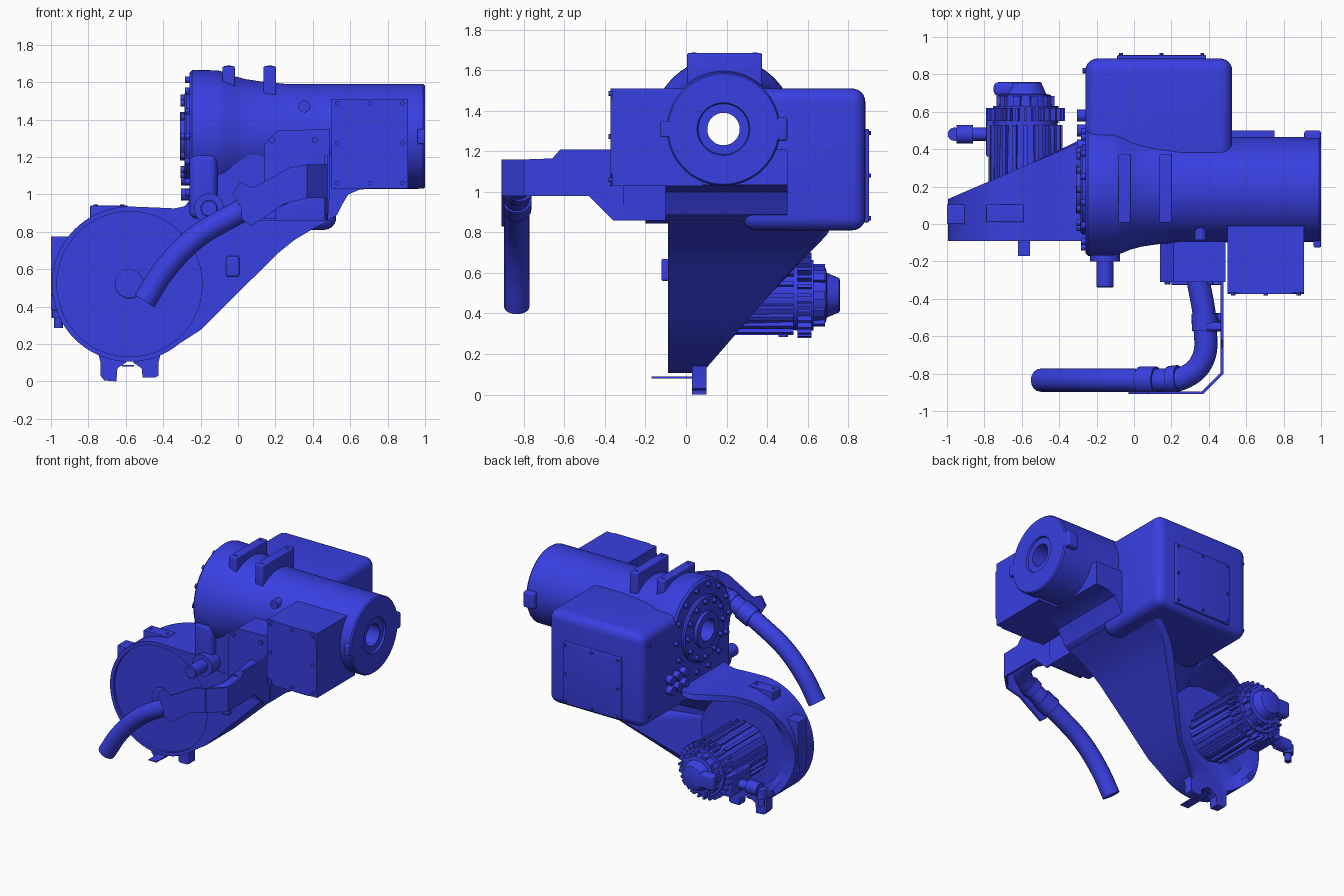
import bpy, bmesh, math
from mathutils import Matrix, Vector

if "Cube" in bpy.data.objects:
    bpy.data.objects.remove(bpy.data.objects["Cube"])

blue = bpy.data.materials.new("blue_paint")
blue.diffuse_color = (0.04, 0.05, 0.75, 1)
blue.use_nodes = True
blue.node_tree.nodes["Principled BSDF"].inputs["Base Color"].default_value = blue.diffuse_color
AXES = {'X': Matrix.Rotation(math.pi / 2, 4, 'Y'), 'Y': Matrix.Rotation(-math.pi / 2, 4, 'X'), 'Z': Matrix()}


def finish(name, bm):
    bmesh.ops.recalc_face_normals(bm, faces=bm.faces)
    me = bpy.data.meshes.new(name)
    bm.to_mesh(me)
    bm.free()
    me.materials.append(blue)
    ob = bpy.data.objects.new(name, me)
    bpy.context.collection.objects.link(ob)
    return ob


def round_edges(bm, edges, w, seg=5):
    if w:
        bmesh.ops.bevel(bm, geom=edges, offset=w, segments=seg, profile=0.5, affect='EDGES', clamp_overlap=True)


def box(name, x, y, z, bevel=0.006, seg=5):
    bm = bmesh.new()
    bmesh.ops.create_cube(bm, size=1)
    for v in bm.verts:
        v.co = [r[0] if c < 0 else r[1] for c, r in zip(v.co, (x, y, z))]
    round_edges(bm, bm.edges[:], bevel, seg)
    return finish(name, bm)


def prism(name, pts, axis, a, b, bevel=0):
    put = {'X': lambda p, t: (t, p[0], p[1]), 'Y': lambda p, t: (p[0], t, p[1]), 'Z': lambda p, t: (p[0], p[1], t)}[axis]
    bm = bmesh.new()
    lo, hi = ([bm.verts.new(put(p, t)) for p in pts] for t in (a, b))
    bm.faces.new(lo)
    bm.faces.new(hi)
    n = len(pts)
    for i in range(n):
        bm.faces.new((lo[i], lo[(i + 1) % n], hi[(i + 1) % n], hi[i]))
    round_edges(bm, [e for e in bm.edges if len(e.link_faces) == 2 and e.calc_face_angle() > 0.8], bevel)
    return finish(name, bm)


def lathe(name, profile, axis, loc, seg=64, closed=False):
    """Profile is (distance along axis, radius)."""
    m = Matrix.Translation(loc) @ AXES[axis]
    bm = bmesh.new()
    rings = [[bm.verts.new(m @ Vector((r * math.cos(2 * math.pi * k / seg), r * math.sin(2 * math.pi * k / seg), t)))
              for k in range(seg)] for t, r in profile]
    pairs = list(zip(rings, rings[1:])) + ([(rings[-1], rings[0])] if closed else [])
    for a, b in pairs:
        for k in range(seg):
            j = (k + 1) % seg
            bm.faces.new((a[k], a[j], b[j], b[k]))
    if not closed:
        bm.faces.new(rings[0])
        bm.faces.new(rings[-1])
    return finish(name, bm)


def bolts(name, places, axis, r=0.012, depth=0.03, seg=12):
    bm = bmesh.new()
    for p in places:
        bmesh.ops.create_cone(bm, cap_ends=True, segments=seg, radius1=r, radius2=r, depth=depth,
                              matrix=Matrix.Translation(p) @ AXES[axis])
    return finish(name, bm)


def tube(name, pts, r):
    cu = bpy.data.curves.new(name, 'CURVE')
    cu.dimensions = '3D'
    cu.bevel_depth, cu.bevel_resolution, cu.use_fill_caps = r, 6, True
    sp = cu.splines.new('BEZIER')
    sp.bezier_points.add(len(pts) - 1)
    for b, p in zip(sp.bezier_points, pts):
        b.co, b.handle_left_type, b.handle_right_type = p, 'AUTO', 'AUTO'
    cu.materials.append(blue)
    ob = bpy.data.objects.new(name, cu)
    bpy.context.collection.objects.link(ob)
    bpy.ops.object.select_all(action='DESELECT')
    ob.select_set(True)
    bpy.context.view_layer.objects.active = ob
    bpy.ops.object.convert(target='MESH')


def frame_bolts(u0, u1, v0, v1):
    um, vm = (u0 + u1) / 2, (v0 + v1) / 2
    return [(u, v) for u in (u0, um, u1) for v in (v0, vm, v1) if (u, v) != (um, vm)]


# Lower casting: outline with a slanted back rim and a pocket for the motor
DX, DZ = -0.58, 0.52
outline = [(DX + 0.415 * math.cos(math.radians(a)), DZ + 0.415 * math.sin(math.radians(a))) for a in range(90, 311, 5)]
outline += [(-0.2, 0.275), (-0.1, 0.375), (0.02, 0.495), (0.14, 0.61), (0.22, 0.69), (0.3, 0.755), (0.4, 0.815),
            (0.5, 0.865), (0.5, 1.0), (0.1, 1.0), (-0.24, 1.0), (-0.255, 0.96), (-0.29, 0.935), (-0.34, 0.925), (-0.45, 0.93)]
bm = bmesh.new()
loops = [[], [], [], []]
cx, cz = -0.55, 0.52
for x, z in outline:
    yb = max(0.1, min(0.1 + (z - 0.13) * 0.866, 0.2 + (x + 0.84) * 0.43, 0.72))
    d = math.hypot(x - cx, z - cz)
    for lp, f, y in zip(loops, (1, 1, 0.9, min(0.8, 0.34 / d)), (-0.09, yb, yb, min(yb, 0.12))):
        lp.append(bm.verts.new((cx + (x - cx) * f, y, cz + (z - cz) * f)))
n = len(outline)
for a, b in zip(loops, loops[1:]):
    for i in range(n):
        j = (i + 1) % n
        bm.faces.new((a[i], a[j], b[j], b[i]))
bm.faces.new(loops[0])
bm.faces.new(loops[3])
casting = finish("lower_casting", bm)

# Shallow round recess in the drum front
cutter = lathe("recess_cutter", [(-0.2, 0.388), (-0.07, 0.388)], 'Y', (DX, 0, DZ), 96)
cutter.hide_render = True
mod = casting.modifiers.new("recess", 'BOOLEAN')
mod.operation, mod.object, mod.solver = 'DIFFERENCE', cutter, 'EXACT'
bpy.context.view_layer.objects.active = casting
bpy.ops.object.modifier_apply(modifier="recess")
bpy.data.objects.remove(cutter)
lathe("drum_hub", [(-0.085, 0.07), (-0.08, 0.078), (-0.06, 0.078)], 'Y', (DX, 0, DZ))

# Upper tube with flared flange and through hole
TY, TZ = 0.185, 1.31
lathe("main_tube", [(-0.26, 0.08), (-0.26, 0.34), (-0.245, 0.355), (-0.11, 0.353), (-0.07, 0.343), (-0.02, 0.322), (0.04, 0.306),
                    (0.12, 0.294), (0.25, 0.281), (0.99, 0.28), (1.0, 0.272), (1.0, 0.13), (0.985, 0.125), (0.985, 0.08)],
      'X', (0, TY, TZ), 96, True)
lathe("end_cover", [(-0.25, 0.08), (-0.25, 0.24), (-0.275, 0.24), (-0.285, 0.23), (-0.285, 0.13), (-0.31, 0.13), (-0.31, 0.08)],
      'X', (0, TY, TZ), 64, True)
for nm, r, k, xx in (("end_cover_bolts", 0.205, 12, -0.29), ("flange_bolts", 0.31, 14, -0.265)):
    bolts(nm, [(xx, TY + r * math.cos(t * 2 * math.pi / k), TZ + r * math.sin(t * 2 * math.pi / k)) for t in range(k)], 'X', 0.018, 0.035)
box("tube_lug_back", (0.91, 1.0), (0.4, 0.5), (1.25, 1.37), 0.015)
box("tube_lug_front", (0.96, 1.0), (-0.125, -0.02), (1.27, 1.35), 0.008)
for i, x in enumerate((-0.05, 0.17)):
    box(f"top_mount_{i}", (x - 0.033, x + 0.033), (0.005, 0.375), (1.5, 1.685), 0.008)
bolts("mount_screws", [(x, y, 1.685) for x in (-0.05, 0.17) for y in (0.04, 0.34)], 'Z', 0.012, 0.008)
lathe("tube_port", [(-0.085, 0.032), (-0.02, 0.032), (0.05, 0.04)], 'Y', (0.355, 0, 1.47), 24)

# Casing joining tube and lower casting
prism("middle_casing", [(-0.26, 1.21), (-0.26, 0.92), (-0.22, 0.87), (-0.1, 0.86), (0.48, 0.86), (0.53, 0.89), (0.56, 0.95),
                        (0.59, 1.0), (0.65, 1.025), (0.75, 1.035), (0.75, 1.21)], 'Y', -0.1, 0.5)
box("flange_foot", (-0.26, -0.11), (-0.165, 0.4), (0.87, 1.22), 0.04)

# Rear box and cover
box("rear_box", (-0.26, 0.525), (0.28, 0.885), (0.81, 1.51), 0.065, 6)
box("rear_cover", (-0.09, 0.385), (0.87, 0.903), (0.85, 1.31), 0.006)
bolts("rear_cover_bolts", [(u, 0.903, v) for u, v in frame_bolts(-0.07, 0.365, 0.87, 1.29)], 'Y', 0.01, 0.02)
bolts("side_connectors", [(-0.27, y, z) for y in (0.42, 0.5, 0.58) for z in (1.0, 1.08)], 'X', 0.032, 0.07, 16)
bolts("side_box_bolts", [(-0.26, y, z) for y in (0.35, 0.82) for z in (0.9, 1.42)], 'X', 0.015, 0.03)

# Front boxes and covers
prism("front_box", [(-0.365, 1.03), (0.085, 1.03), (0.085, 1.51), (-0.365, 1.51)], 'X', 0.5, 0.91, 0.045)
prism("front_cover", [(0.5, 1.09), (0.56, 1.03), (0.85, 1.03), (0.91, 1.09), (0.91, 1.45), (0.85, 1.51), (0.56, 1.51), (0.5, 1.45)],
      'Y', -0.373, -0.34, 0.004)
bolts("front_cover_bolts", [(u, -0.373, v) for u, v in frame_bolts(0.53, 0.88, 1.06, 1.485)], 'Y', 0.012, 0.02)
prism("junction_box", [(0.14, 0.87), (0.48, 0.86), (0.49, 1.0), (0.49, 1.35), (0.21, 1.34), (0.14, 1.27)], 'Y', -0.31, 0.05, 0.015)
bolts("junction_box_bolts", [(u, -0.312, v) for u in (0.18, 0.41) for v in (0.92, 1.29)], 'Y', 0.016, 0.025)

# Small fittings on the casting
lathe("pivot_boss", [(-0.2, 0.08), (-0.05, 0.08)], 'Y', (-0.155, 0, 0.925), 40)
lathe("pivot_pin", [(-0.34, 0.04), (-0.335, 0.046), (-0.15, 0.046)], 'Y', (-0.155, 0, 0.925), 32)
box("front_pad", (-0.063, 0.007), (-0.122, -0.05), (0.56, 0.67), 0.012)
box("left_pad", (-1.0, -0.9), (0.0, 0.105), (0.46, 0.775), 0.005)
box("left_clip", (-1.0, -0.93), (0.01, 0.09), (0.38, 0.47), 0.005)
box("top_pad", (-0.79, -0.59), (0.01, 0.105), (0.84, 0.94), 0.005)
bolts("top_pad_screws", [(x, 0.055, 0.94) for x in (-0.76, -0.62)], 'Z', 0.012, 0.01)
hook = [(-0.75, 0.16), (-0.735, 0.1), (-0.735, 0.03), (-0.715, 0.005), (-0.65, 0.0), (-0.645, 0.07), (-0.6, 0.1), (-0.6, 0.16)]
prism("left_hook", hook, 'Y', 0.03, 0.1, 0.006)
prism("right_hook", [(2 * DX - x, max(z, 0.02)) for x, z in hook], 'Y', 0.03, 0.1, 0.006)
box("foot_plate", (-0.62, -0.555), (-0.17, 0.08), (0.08, 0.088), 0)

# Motor
MX, MZ = -0.58, 0.49
lathe("motor_body", [(0.08, 0.18), (0.3, 0.18), (0.56, 0.17)], 'Y', (MX, 0, MZ), 48)
lathe("motor_collar", [(0.54, 0.175), (0.63, 0.175), (0.63, 0.14), (0.69, 0.135), (0.695, 0.11), (0.755, 0.085), (0.76, 0.075)],
      'Y', (MX, 0, MZ), 40)
box("motor_end_plate", (-0.75, -0.5), (0.685, 0.758), (0.43, 0.55), 0.025)


def fins(name, count, y, r0, r1, w):
    bm = bmesh.new()
    for k in range(count):
        m = (Matrix.Translation((MX, sum(y) / 2, MZ)) @ Matrix.Rotation(2 * math.pi * k / count, 4, 'Y')
             @ Matrix.Translation(((r0 + r1) / 2, 0, 0)) @ Matrix.Diagonal((r1 - r0, y[1] - y[0], w, 1)))
        bmesh.ops.create_cube(bm, size=1, matrix=m)
    finish(name, bm)


fins("motor_ribs", 20, (0.14, 0.53), 0.15, 0.197, 0.022)
fins("motor_cooling_teeth", 28, (0.55, 0.62), 0.15, 0.21, 0.016)
fins("motor_rear_teeth", 10, (0.62, 0.685), 0.12, 0.155, 0.04)
box("motor_terminal_box", (-0.79, -0.66), (0.36, 0.6), (0.34, 0.5), 0.01)
tube("cable_plug", [(-0.75, 0.48, 0.4), (-0.88, 0.48, 0.4)], 0.035)
tube("cable_elbow", [(-0.86, 0.48, 0.4), (-0.95, 0.48, 0.4)], 0.05)
tube("cable_drop", [(-0.96, 0.48, 0.4), (-0.96, 0.48, 0.285)], 0.024)
tube("cable_nut", [(-0.96, 0.48, 0.41), (-0.96, 0.48, 0.34)], 0.036)

# Hose, clamps and support bracket
tube("hose", [(-0.5, -0.835, 0.43), (-0.39, -0.835, 0.6), (-0.23, -0.835, 0.765), (-0.06, -0.835, 0.87), (0.12, -0.835, 0.96),
              (0.27, -0.82, 1.03), (0.365, -0.73, 1.06), (0.38, -0.55, 1.07), (0.34, -0.28, 1.08)], 0.062)
tube("hose_clamp_outer", [(0.03, -0.835, 0.918), (0.12, -0.835, 0.962)], 0.073)
tube("hose_clamp_inner", [(0.19, -0.83, 0.995), (0.24, -0.825, 1.018)], 0.071)
tube("hose_clamp_side", [(0.38, -0.57, 1.07), (0.377, -0.48, 1.07)], 0.07)
bolts("clamp_screws", [(0.43, -0.5, 1.03), (0.43, -0.55, 1.12)], 'X', 0.025, 0.08)
prism("bracket_front", [(-0.03, 1.0), (0.01, 1.065), (0.08, 1.035), (0.28, 1.145), (0.37, 1.16), (0.37, 0.98), (0.25, 0.95),
                        (0.07, 0.83), (0.02, 0.87), (0.02, 0.92)], 'Y', -0.91, -0.895)
prism("bracket_corner", [(0.368, -0.91), (0.478, -0.8), (0.463, -0.795), (0.362, -0.895)], 'Z', 0.98, 1.16)
prism("bracket_side", [(-0.8, 0.98), (-0.8, 1.16), (-0.66, 1.165), (-0.62, 1.21), (-0.31, 1.21), (-0.31, 0.86), (-0.36, 0.86),
                       (-0.48, 0.98)], 'X', 0.463, 0.478)
box("bracket_foot", (0.2, 0.478), (-0.325, -0.31), (0.86, 1.0), 0.003)

# Smooth shading with sharp corners
for ob in [o for o in bpy.data.objects if o.type == 'MESH']:
    bpy.ops.object.select_all(action='DESELECT')
    ob.select_set(True)
    bpy.context.view_layer.objects.active = ob
    bpy.ops.object.shade_smooth_by_angle(angle=math.radians(30))
